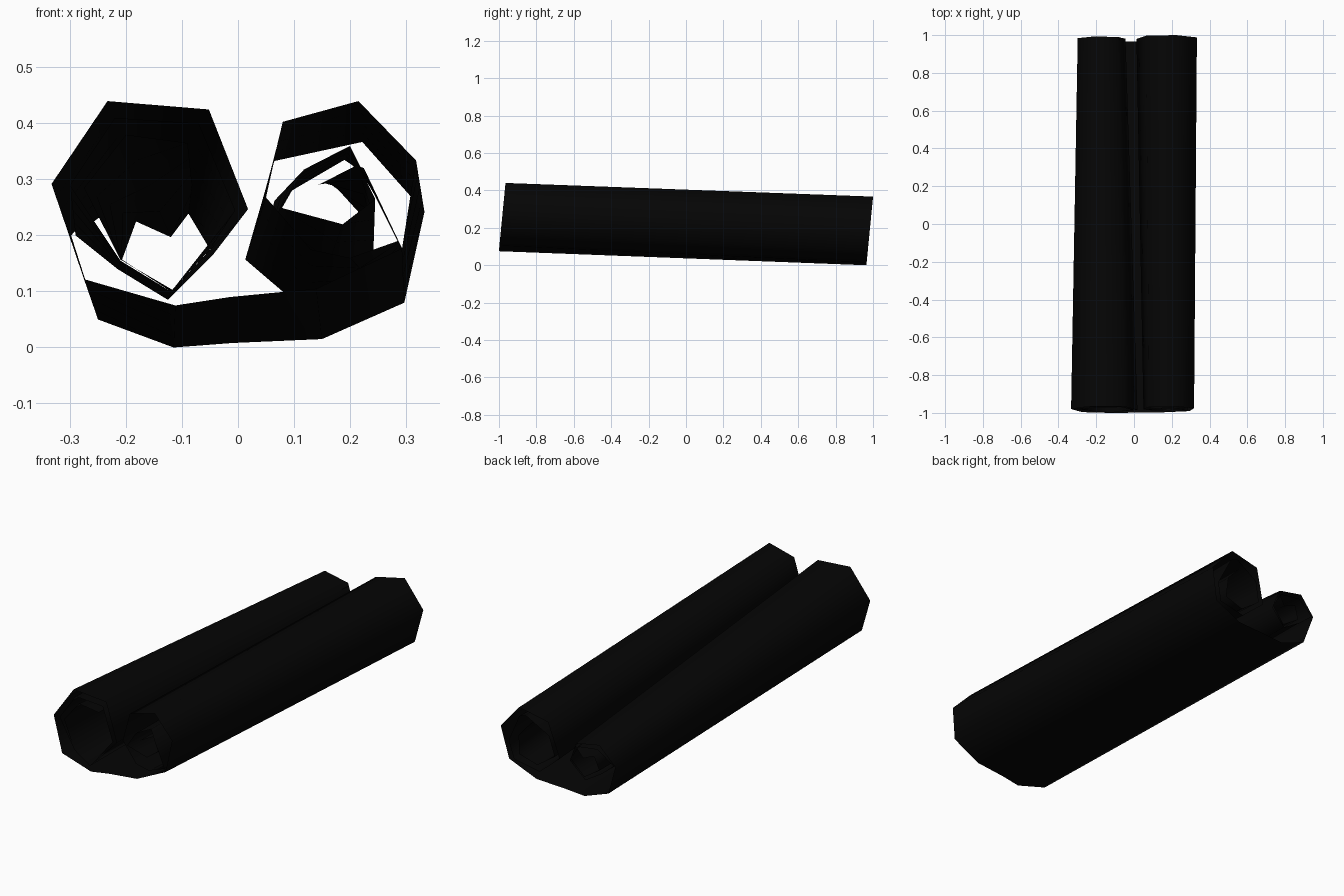
import bpy
import bmesh

# Rolled sheet: both sides curl upward into spirals. Each spiral is given as
# (x, z) points from the flat bottom inward, once per open end.
left_front = [(-.112, .075), (-.275, .122), (-.333, .292), (-.233, .44), (-.052, .425), (.018, .247),
              (-.12, .1), (-.21, .155), (-.3, .29), (-.22, .41), (-.07, .4), (-.005, .245),
              (-.117, .103), (-.21, .157), (-.275, .285), (-.2, .38), (-.09, .365)]
left_back = [(-.115, .0), (-.25, .05), (-.298, .2), (-.215, .29), (-.085, .265), (-.045, .165),
             (-.125, .085), (-.215, .14), (-.29, .2), (-.205, .265), (-.095, .25), (-.05, .175),
             (-.12, .1), (-.207, .157), (-.182, .225), (-.12, .197), (-.078, .253)]
right_front = [(.14, .105), (.293, .177), (.318, .334), (.215, .44), (.08, .403), (.05, .268),
               (.13, .175), (.2, .16), (.285, .19), (.245, .27), (.2, .36), (.118, .318),
               (.075, .25), (.187, .22), (.245, .265), (.215, .327), (.143, .29)]
right_back = [(.15, .015), (.297, .08), (.333, .242), (.222, .367), (.065, .333), (.013, .157),
              (.13, .057), (.27, .085), (.293, .177), (.225, .32), (.19, .335), (.065, .262),
              (.04, .16), (.14, .09), (.24, .12), (.235, .22), (.165, .297)]

# Full cross-section of each end, left spiral core to right spiral core
front = left_front[::-1] + [(-.015, .09)] + right_front
back = left_back[::-1] + [(-.01, .008)] + right_back


def end_point(p, y0, z0):
    # the open ends lean slightly backward
    return p[0], y0 + 0.097 * (p[1] - z0), p[1]


# Loft the sheet between the two ends
bm = bmesh.new()
SPANS = 4
rows = []
for f, b in zip(front, back):
    a = end_point(f, -1.0, .08)
    c = end_point(b, .965, .005)
    rows.append([bm.verts.new([a[k] + (c[k] - a[k]) * i / SPANS for k in range(3)])
                 for i in range(SPANS + 1)])
for r, s in zip(rows, rows[1:]):
    for i in range(SPANS):
        bm.faces.new((r[i], s[i], s[i + 1], r[i + 1]))
bmesh.ops.recalc_face_normals(bm, faces=bm.faces[:])
mesh = bpy.data.meshes.new("rolled_sheet")
bm.to_mesh(mesh)
bm.free()
for poly in mesh.polygons:
    poly.use_smooth = True

sheet = bpy.data.objects.new("rolled_sheet", mesh)
bpy.context.collection.objects.link(sheet)

# Black sheet colour
black = bpy.data.materials.new("black")
black.diffuse_color = (0.0015, 0.0015, 0.0015, 1)
mesh.materials.append(black)
